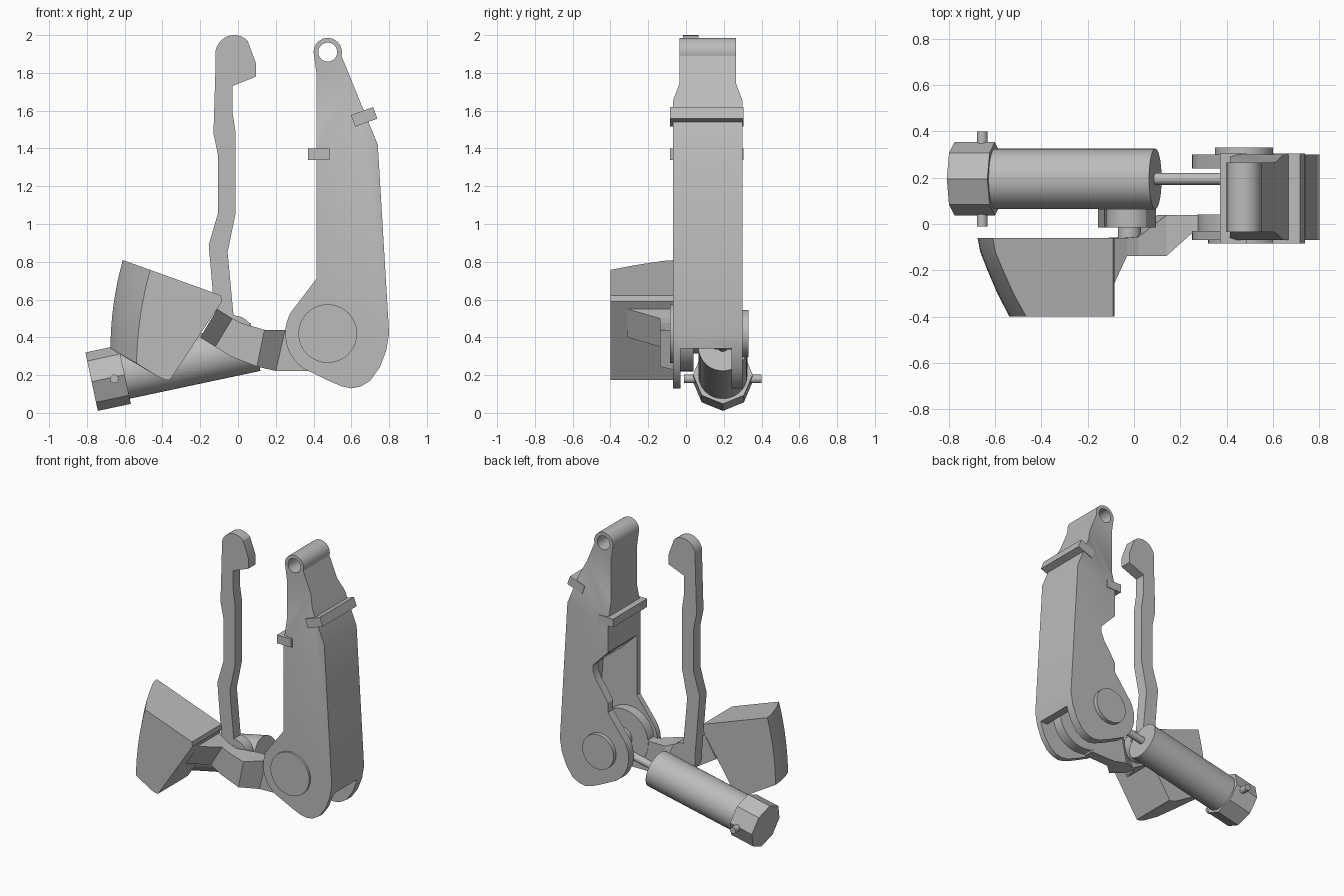
import bpy, bmesh
from math import sin, cos, radians
from mathutils import Vector

cube = bpy.data.objects.get("Cube")
if cube:
    bpy.data.objects.remove(cube, do_unlink=True)

grey = bpy.data.materials.new("plain_grey")
grey.use_nodes = True
COLOR = (0.5, 0.5, 0.5, 1)
grey.diffuse_color = COLOR
grey.node_tree.nodes["Principled BSDF"].inputs["Base Color"].default_value = COLOR


def finish(name, bm, smooth=True):
    bmesh.ops.recalc_face_normals(bm, faces=bm.faces)
    mesh = bpy.data.meshes.new(name)
    bm.to_mesh(mesh)
    bm.free()
    ob = bpy.data.objects.new(name, mesh)
    bpy.context.scene.collection.objects.link(ob)
    mesh.materials.append(grey)
    if smooth:
        shade(ob)
    return ob


def activate(ob):
    bpy.ops.object.select_all(action="DESELECT")
    ob.select_set(True)
    bpy.context.view_layer.objects.active = ob


def shade(ob):
    activate(ob)
    bpy.ops.object.shade_smooth_by_angle(angle=radians(28))


def loft(name, sections, smooth=True):
    """Skin a list of equal-length point rings and cap both ends."""
    bm = bmesh.new()
    rings = [[bm.verts.new(p) for p in ring] for ring in sections]
    n = len(rings[0])
    for a, b in zip(rings, rings[1:]):
        for i in range(n):
            j = (i + 1) % n
            bm.faces.new((a[i], a[j], b[j], b[i]))
    bm.faces.new(rings[0])
    bm.faces.new(rings[-1])
    return finish(name, bm, smooth)


def prism(name, outline, y0, y1, smooth=True):
    return loft(name, [[(x, y, z) for x, z in outline] for y in (y0, y1)], smooth)


def rod(name, p0, p1, r, sides=40):
    p0, p1 = Vector(p0), Vector(p1)
    bm = bmesh.new()
    bmesh.ops.create_cone(bm, cap_ends=True, segments=sides, radius1=r, radius2=r,
                          depth=(p1 - p0).length)
    turn = (p1 - p0).to_track_quat("Z", "Y").to_matrix().to_4x4()
    bm.transform(turn)
    bmesh.ops.translate(bm, verts=bm.verts, vec=(p0 + p1) / 2)
    return finish(name, bm, sides > 8)


def disc(name, x, z, y0, y1, r, sides=40):
    return rod(name, (x, y0, z), (x, y1, z), r, sides)


def block(name, x, z, w, h, y0, y1, deg=0):
    c, s = cos(radians(deg)), sin(radians(deg))
    corners = [(-w, -h), (w, -h), (w, h), (-w, h)]
    return prism(name, [(x + (u * c - v * s) / 2, z + (u * s + v * c) / 2)
                        for u, v in corners], y0, y1, False)


def cut(ob, cutter):
    mod = ob.modifiers.new("cut", "BOOLEAN")
    mod.operation, mod.solver, mod.object = "DIFFERENCE", "EXACT", cutter
    activate(ob)
    bpy.ops.object.modifier_apply(modifier=mod.name)
    bpy.data.objects.remove(cutter, do_unlink=True)


def arc(x, z, r, a0, a1, n):
    return [(x + r * cos(radians(a0 + (a1 - a0) * i / n)),
             z + r * sin(radians(a0 + (a1 - a0) * i / n))) for i in range(n + 1)]


# Main leg: plate outline, narrowed above a slanted shoulder
PX, PZ = 0.475, 0.42
outline = arc(PX, 1.91, 0.075, -15, 180, 20)
outline += [(0.415, 1.8), (0.415, 0.71)]
outline += arc(PX, PZ, 0.225, 150, 235, 12)
outline += [(0.48, 0.17), (0.55, 0.14), (0.6, 0.13), (0.65, 0.14), (0.7, 0.17),
            (0.75, 0.24), (0.785, 0.33), (0.8, 0.42), (0.74, 1.42)]
leg = prism("main_leg", outline, -0.07, 0.30, False)
bm = bmesh.new()
bm.from_mesh(leg.data)
normal = Vector((-0.29, 0, 0.23)).normalized()
upper = Vector((0.415, 0, 1.5))
for point in (Vector((0.415, 0, 1.36)), upper):
    bmesh.ops.bisect_plane(bm, geom=bm.verts[:] + bm.edges[:] + bm.faces[:],
                           plane_co=point, plane_no=normal)
for v in bm.verts:
    if (v.co - upper).dot(normal) > -0.001 and v.co.z > 1.45:
        v.co.y = 0.115 + (v.co.y - 0.115) * 0.81
bm.to_mesh(leg.data)
bm.free()

# Eyelet hole, slot between the cheeks, and the relief in the rear cheek
cut(leg, disc("eyelet_cutter", PX, 1.91, -0.3, 0.5, 0.05))
cut(leg, prism("slot_cutter", [(0.1, -0.1), (1, -0.1), (1, 0.34), (0.73, 0.34),
                               (0.68, 0.95), (0.54, 1.02), (0.4, 1.16), (0.1, 1.16)],
               -0.03, 0.24))
cut(leg, prism("relief_cutter", [(0.1, 0.58), (0.29, 0.58), (0.46, 0.85), (0.51, 0.92),
                                 (0.535, 0.98), (0.535, 1.02), (0.4, 1.16), (0.1, 1.16)],
               0.2, 0.4))
shade(leg)

# Clips around the leg
block("outer_clip", 0.668, 1.567, 0.125, 0.065, -0.085, 0.305, 20)
block("inner_clip", 0.428, 1.37, 0.115, 0.06, -0.085, 0.305)

# Main pivot
disc("front_pivot_cap", PX, PZ, -0.085, -0.06, 0.155, 48)
disc("rear_pivot_cap", PX, PZ, 0.29, 0.33, 0.125, 48)
disc("pivot_shaft", PX, PZ, -0.06, 0.29, 0.07)
disc("arm_hub", PX, PZ, -0.03, 0.04, 0.2, 48)

# Cranked swing arm: top x, top z, bottom x, bottom z, front y, back y
stations = [(-0.11, 0.55, -0.2, 0.4, -0.31, -0.06), (-0.03, 0.5, -0.12, 0.35, -0.138, -0.06),
            (0.02, 0.475, -0.04, 0.3, -0.138, -0.055), (0.14, 0.44, 0.1, 0.245, -0.138, 0.038),
            (0.25, 0.44, 0.2, 0.222, -0.04, 0.038), (0.45, 0.5, 0.4, 0.222, -0.03, 0.038)]
loft("swing_arm", [[(a, f, b), (a, k, b), (c, k, d), (c, f, d)]
                   for a, b, c, d, f, k in stations], False)

# Foot block with a curved outer side
sections = []
for y, shift in ((-0.06, 0), (-0.12, 0.012), (-0.2, 0.045), (-0.3, 0.09), (-0.4, 0.145)):
    ring = [(-0.085, 0.59), (-0.09, 0.622)]
    for i in range(9):
        t = i / 8
        x = -0.61 - 0.065 * (1 - (1 - t) ** 2) + shift * (1 - 0.05 * t)
        if i == 0:
            z_top = 0.622 - 0.36 * (x + 0.09)
        end = -0.675 + shift * 0.95
        z_low = 0.175 - 0.57 * (end + 0.385)
        ring.append((x, z_top + (z_low - z_top) * t))
    ring += [(-0.42, 0.19), (-0.385, 0.175), (-0.36, 0.175)]
    sections.append([(x, y, z) for x, z in ring])
loft("foot_block", sections)

# Slender strut with hooked head and lower hub
strut = arc(-0.02, 1.9, 0.1, 45, 170, 12)
strut += [(-0.12, 1.8), (-0.13, 1.48), (-0.105, 1.36), (-0.105, 1.06), (-0.155, 0.89),
          (-0.115, 0.42), (-0.015, 0.42), (-0.055, 0.85), (-0.012, 1.06), (-0.012, 1.48),
          (-0.03, 1.6), (-0.03, 1.73), (0.095, 1.78), (0.095, 1.85)]
prism("strut", strut, -0.015, 0.065)
disc("strut_hub", -0.02, 0.415, -0.015, 0.065, 0.1)
disc("strut_pin", -0.02, 0.415, -0.065, -0.01, 0.05)


# Actuator along a tilted axis
def axis(x):
    return (x, 0.195, 0.33 + 0.2126 * x)


rod("actuator_body", axis(-0.62), axis(0.092), 0.13, 48)
rod("actuator_head", axis(-0.775), axis(-0.6), 0.158, 8)
rod("piston_rod", axis(0.08), axis(0.46), 0.026, 24)
disc("rod_eye", PX, PZ, 0.15, 0.24, 0.085)
disc("trunnion_pin", -0.655, 0.18, -0.01, 0.4, 0.023, 24)
